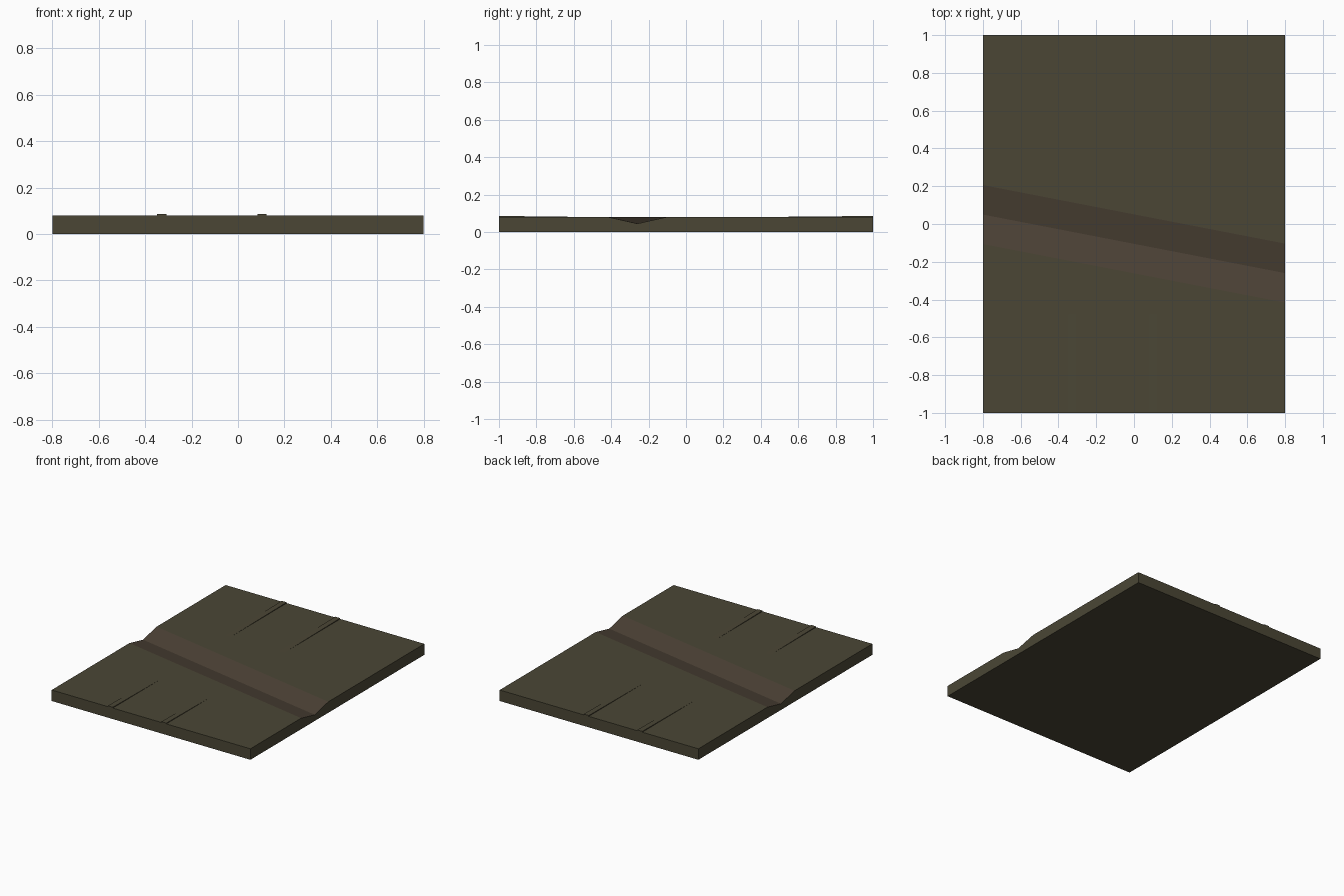
import bpy, bmesh

if "Cube" in bpy.data.objects:
    bpy.data.objects.remove(bpy.data.objects["Cube"])

def material(name, rgb):
    m = bpy.data.materials.new(name)
    m.diffuse_color = (*rgb, 1)
    m.use_nodes = True
    m.node_tree.nodes["Principled BSDF"].inputs["Base Color"].default_value = m.diffuse_color
    return m

OLIVE = material("olive ground", (0.070, 0.062, 0.036))
BROWN = material("brown ditch", (0.072, 0.054, 0.036))

def finish(name, bm, mats):
    bmesh.ops.recalc_face_normals(bm, faces=bm.faces[:])
    me = bpy.data.meshes.new(name)
    bm.to_mesh(me)
    bm.free()
    for m in mats:
        me.materials.append(m)
    ob = bpy.data.objects.new(name, me)
    bpy.context.collection.objects.link(ob)
    return ob

def extrude_x(bm, left, right):
    """Join two (x, y, z) outlines with side quads and caps."""
    a = [bm.verts.new(p) for p in left]
    b = [bm.verts.new(p) for p in right]
    bm.faces.new(a)
    bm.faces.new(b)
    n = len(a)
    return [bm.faces.new((a[i], a[(i + 1) % n], b[(i + 1) % n], b[i])) for i in range(n)]

TOP, DIP = 0.08, 0.045

# ground slab with a slanting V ditch
def outline(x, c):
    return [(x, -1, 0), (x, -1, TOP), (x, c - 0.156, TOP), (x, c, DIP),
            (x, c + 0.156, TOP), (x, 1, TOP), (x, 1, 0)]

bm = bmesh.new()
sides = extrude_x(bm, outline(-0.8, 0.05), outline(0.8, -0.26))
for i in (2, 3):
    sides[i].material_index = 1
finish("ground_slab", bm, [OLIVE, BROWN])

# shallow ridges that fade into the ground towards the ditch
for x, side in ((-0.328, "left"), (0.103, "right")):
    for y0, y1, end in ((-1, -0.48, "front"), (1, 0.36, "back")):
        bm = bmesh.new()
        prof = [(y0, TOP - 0.01), (y0, TOP + 0.006), (y1, TOP), (y1, TOP - 0.01)]
        extrude_x(bm, [(x - 0.02, y, z) for y, z in prof],
                  [(x + 0.02, y, z) for y, z in prof])
        finish(f"{side}_{end}_ridge", bm, [OLIVE])
